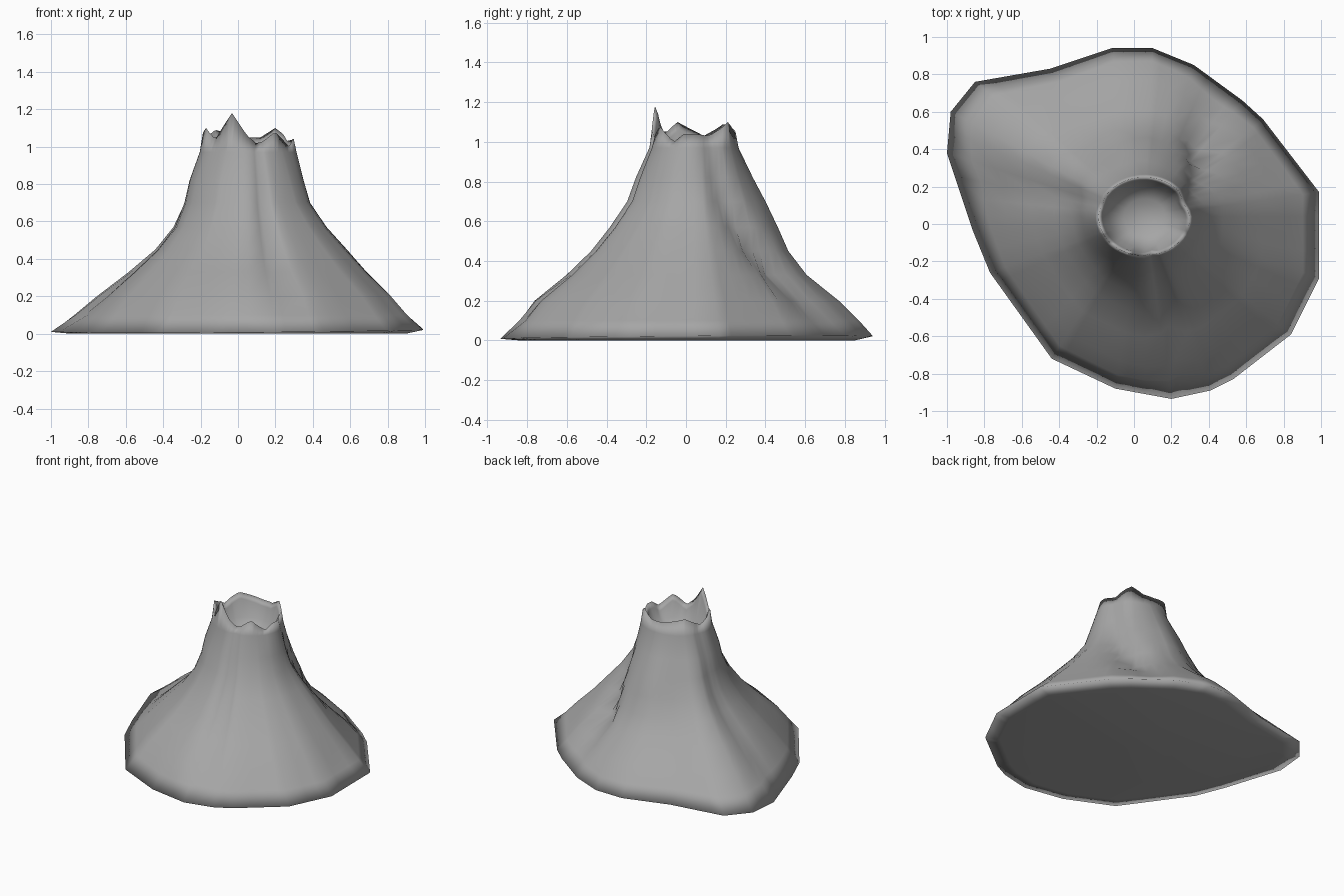
import bpy, bmesh, math

if "Cube" in bpy.data.objects:
    bpy.data.objects.remove(bpy.data.objects["Cube"], do_unlink=True)

CX, CY = 0.055, 0.04      # vent centre

# Footprint outline, counter-clockwise
OUTLINE = [(.99, .17), (.69, .56), (.58, .66), (.32, .85), (.1, .94), (-.12, .94),
           (-.45, .83), (-.85, .76), (-.98, .6), (-1, .38), (-.86, -.04), (-.77, -.26),
           (-.44, -.72), (-.1, -.88), (.2, -.935), (.41, -.89), (.53, -.83),
           (.84, -.59), (.99, -.29)]
# Jagged rim: angle, height
RIM = [(0, 1.04), (20, 1.03), (50, 1.1), (72, 1.05), (95, 1.05), (120, 1.07), (140, 1.09),
       (168, 1.03), (200, 1.1), (220, 1.04), (246, 1.18), (268, 1.06),
       (285, 1.01), (310, 1.08), (335, 1.0), (348, 1.04), (360, 1.04)]
# Slope: height, then the fraction of the way from rim to foot on each side
HEIGHTS = [.82, .7, .57, .45, .33, .2, .1, 0]
EAST = [.06, .11, .24, .4, .555, .74, .87, 1]
NORTH = [.115, .21, .3, .375, .51, .75, .9, 1]
WEST = [.085, .12, .19, .325, .51, .705, .85, 1]
SOUTH = [.1, .16, .28, .41, .58, .8, .9, 1]
# Gullies: angle at rim, angle at foot, width in degrees, depth, depth left at foot
GULLIES = [(283, 283, 6, .05, .02), (14, 59, 12, .085, 0), (163, 167, 7, .035, .02)]


def lookup(table, x):
    for (x0, y0), (x1, y1) in zip(table, table[1:]):
        if x0 <= x <= x1:
            return y0 + (y1 - y0) * (x - x0) / (x1 - x0)
    return table[-1][1]


def polar(x, y):
    return math.degrees(math.atan2(y - CY, x - CX)) % 360


# Columns run through every outline corner, with even ones between
corners = [polar(x, y) for x, y in OUTLINE]
ANGLES = sorted(corners + [a for a in range(0, 360, 6)
                           if all(abs(a - c) > 3 for c in corners)])


def foot_radius(deg):
    """Distance from the vent centre to the outline along one direction."""
    dx, dy = math.cos(math.radians(deg)), math.sin(math.radians(deg))
    for (ax, ay), (bx, by) in zip(OUTLINE, OUTLINE[1:] + OUTLINE[:1]):
        ax, ay, bx, by = ax - CX, ay - CY, bx - CX, by - CY
        ex, ey = bx - ax, by - ay
        det = dx * ey - dy * ex
        if abs(det) < 1e-9:
            continue
        r = (ax * ey - ay * ex) / det
        s = (ax * dy - ay * dx) / det
        if r > 0 and -1e-6 <= s <= 1 + 1e-6:
            return r


def rim_radius(deg):
    a = math.radians(deg)
    return 0.245 * 0.21 / math.hypot(0.21 * math.cos(a), 0.245 * math.sin(a))


def dent(deg, f):
    total = 0
    for top, foot, width, depth, left in GULLIES:
        mid = top + (foot - top) * min(1, f * 1.5 + .1)
        off = (deg - mid + 180) % 360 - 180
        amount = depth * min(1, .25 + 2 * f, 2.5 * (1 - f)) + left * f
        total += amount * math.exp(-(off / width) ** 2)
    return total


bm = bmesh.new()


def ring(place):
    """One loop of vertices; place(angle) gives radius and height."""
    verts = []
    for deg in ANGLES:
        r, z = place(deg)
        a = math.radians(deg)
        verts.append(bm.verts.new((CX + r * math.cos(a), CY + r * math.sin(a), z)))
    return verts


def slope_place(level):
    """Blend the four side profiles around the cone at one level."""
    sides = [EAST[level], NORTH[level], WEST[level], SOUTH[level], EAST[level]]

    def place(deg):
        f = lookup(list(enumerate(sides)), deg / 90)
        r0, r1 = rim_radius(deg) + .01, foot_radius(deg)
        r = r0 + (r1 - r0) * f - dent(deg, f) * (f < 1)
        a = math.radians(deg)
        tilt = .015 + .008 * (math.cos(a) + math.sin(a))    # foot lifts to one corner
        return r, HEIGHTS[level] or tilt
    return place


# Underside, outer slope, rim, then crater wall and floor
rings = [ring(lambda d: (foot_radius(d) * .9, 0))]
rings += [ring(slope_place(i)) for i in reversed(range(len(HEIGHTS)))]
rings.append(ring(lambda d: (rim_radius(d) + .015 - dent(d, 0), .97)))
rings.append(ring(lambda d: (rim_radius(d) - dent(d, 0), lookup(RIM, d))))
rings.append(ring(lambda d: (rim_radius(d) * .92 - dent(d, 0), lookup(RIM, d) - .04)))
rings.append(ring(lambda d: (rim_radius(d) * .78, .92)))
rings.append(ring(lambda d: (rim_radius(d) * .45, .85)))
for low, high in zip(rings, rings[1:]):
    for i in range(len(ANGLES)):
        j = (i + 1) % len(ANGLES)
        bm.faces.new((low[i], low[j], high[j], high[i]))
bm.faces.new(list(reversed(rings[0])))
bm.faces.new(rings[-1])
bmesh.ops.recalc_face_normals(bm, faces=bm.faces)
for face in bm.faces:
    face.smooth = True

mesh = bpy.data.meshes.new("volcano_cone")
bm.to_mesh(mesh)
bm.free()
cone = bpy.data.objects.new("volcano_cone", mesh)
bpy.context.collection.objects.link(cone)

# Plain grey rock
rock = bpy.data.materials.new("grey_rock")
rock.use_nodes = True
colour = (.38, .38, .38, 1)
rock.diffuse_color = colour
rock.node_tree.nodes["Principled BSDF"].inputs["Base Color"].default_value = colour
mesh.materials.append(rock)
